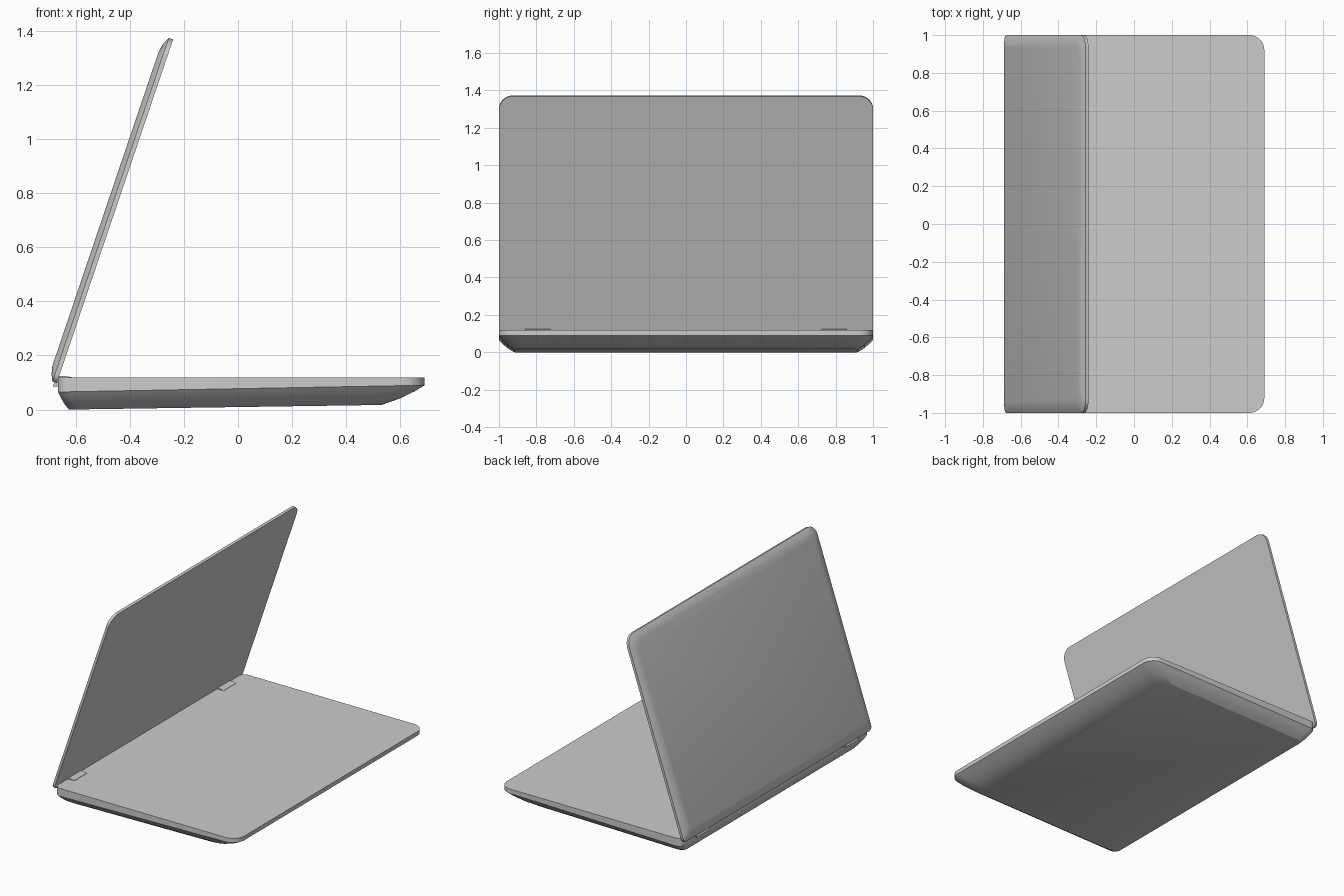
import bpy, bmesh, math

if "Cube" in bpy.data.objects:
    bpy.data.objects.remove(bpy.data.objects["Cube"])


def rounded_rect(x0, x1, half, r0, r1, seg=8):
    """Outline in x/y with radius r0 at the x0 corners and r1 at the x1 corners."""
    pts = []
    for cx, cy, r, start in ((x1 - r1, half - r1, r1, 0), (x0 + r0, half - r0, r0, 90),
                             (x0 + r0, r0 - half, r0, 180), (x1 - r1, r1 - half, r1, 270)):
        for i in range(seg + 1):
            a = math.radians(start + 90 * i / seg)
            pts.append((cx + r * math.cos(a), cy + r * math.sin(a)))
    return pts


def loft(name, rings, angle=24):
    """Skin a stack of equal-length rings, capped at both ends."""
    bm = bmesh.new()
    loops = [[bm.verts.new(p) for p in ring] for ring in rings]
    for a, b in zip(loops, loops[1:]):
        for i in range(len(a)):
            j = (i + 1) % len(a)
            bm.faces.new((a[i], a[j], b[j], b[i]))
    bm.faces.new(loops[0])
    bm.faces.new(loops[-1])
    bmesh.ops.recalc_face_normals(bm, faces=bm.faces)
    mesh = bpy.data.meshes.new(name)
    bm.to_mesh(mesh)
    bm.free()
    obj = bpy.data.objects.new(name, mesh)
    bpy.context.collection.objects.link(obj)
    bpy.ops.object.select_all(action='DESELECT')
    obj.select_set(True)
    bpy.context.view_layer.objects.active = obj
    bpy.ops.object.shade_smooth_by_angle(angle=math.radians(angle))
    return obj


# Base: flat top, thin rim, undercut sides tapering to the bottom plate
BACK, FRONT, TOP = -0.665, 0.69, 0.118
base_rings = [[(x, y, TOP) for x, y in rounded_rect(BACK, FRONT, 1, 0.04, 0.08)]]
for inset, drop in ((0, 0), (0.22, 0.30), (0.58, 0.68), (1, 1)):
    ring = []
    for x, y in rounded_rect(BACK + 0.04 * inset, FRONT - 0.16 * inset, 1 - 0.08 * inset, 0.04, 0.08):
        t = (x - BACK) / (FRONT - BACK)
        rim_z = 0.065 + 0.025 * t
        bottom_z = 0.017 * max(0, x + 0.625) / 1.155
        ring.append((x, y, rim_z + (bottom_z - rim_z) * drop))
    base_rings.append(ring)
loft("base", base_rings)

# Lid: tilted panel, flat screen side, chamfered back shell
LEAN = math.atan2(0.43, 1.27)
S, C = math.sin(LEAN), math.cos(LEAN)
LENGTH = 1.341
lid_rings = []
for inset, depth in ((0, 0), (0, 0.017), (0.025, 0.029), (0.056, 0.036)):
    outline = rounded_rect(inset, LENGTH - inset, 1 - inset, 0.03, 0.075)
    lid_rings.append([(-0.67 + u * S - depth * C, y, 0.098 + u * C + depth * S) for u, y in outline])
loft("lid", lid_rings)

# Hinges: small wedges bridging the base and the lid
profile = [(-0.685, 0.085), (-0.66, 0.085), (-0.615, 0.112), (-0.615, 0.120),
           (-0.64, 0.124), (-0.668, 0.124)]
for side, label in ((-1, "right"), (1, "left")):
    loft("hinge_" + label, [[(x, side * y, z) for x, z in profile] for y in (0.725, 0.86)])
